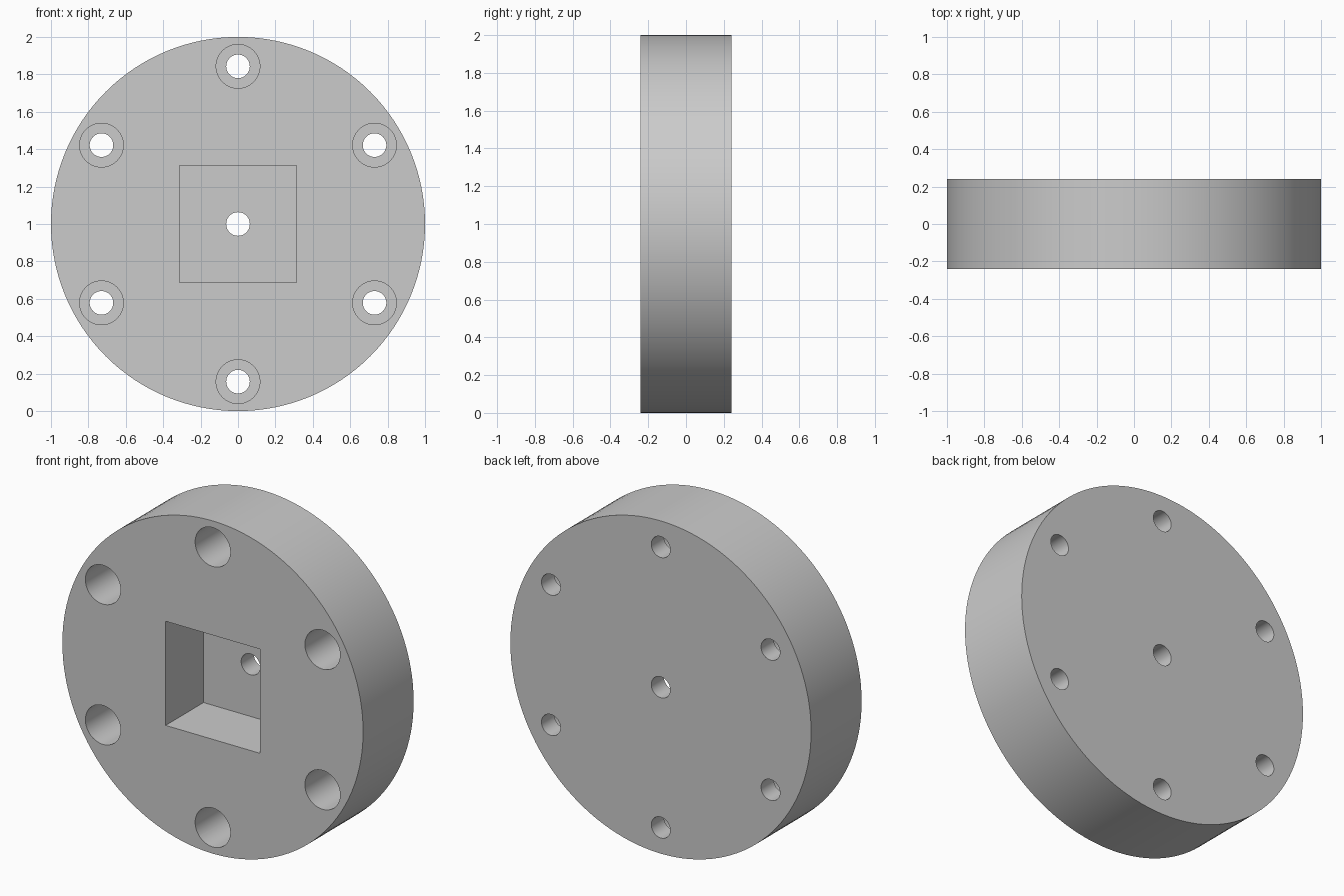
import bpy
import math

RADIUS, HALF = 1.0, 0.24          # disc radius and half thickness
FLOOR = 0.12                      # depth at which pockets stop (y)
HOLE, BORE, RING = 0.063, 0.117, 0.843
POCKET = 0.626

cube = bpy.data.objects.get("Cube")
if cube:
    bpy.data.objects.remove(cube, do_unlink=True)

# Plain grey metal
grey = bpy.data.materials.new("grey metal")
grey.use_nodes = True
color = (0.6, 0.6, 0.6, 1)
grey.diffuse_color = color
grey.node_tree.nodes["Principled BSDF"].inputs["Base Color"].default_value = color


def cylinder(name, radius, x, z, y0, y1, sides):
    """Cylinder along y from y0 to y1."""
    bpy.ops.mesh.primitive_cylinder_add(
        vertices=sides, radius=radius, depth=y1 - y0,
        location=(x, (y0 + y1) / 2, z), rotation=(math.pi / 2, 0, 0))
    obj = bpy.context.object
    obj.name = name
    bpy.ops.object.transform_apply(location=True, rotation=True, scale=True)
    return obj


def cut(target, cutter):
    """Subtract the cutter and remove it."""
    mod = target.modifiers.new("cut", 'BOOLEAN')
    mod.operation = 'DIFFERENCE'
    mod.solver = 'EXACT'
    mod.object = cutter
    bpy.ops.object.select_all(action='DESELECT')
    target.select_set(True)
    bpy.context.view_layer.objects.active = target
    bpy.ops.object.modifier_apply(modifier=mod.name)
    bpy.data.objects.remove(cutter, do_unlink=True)


# Round plate
plate = cylinder("round_plate", RADIUS, 0, RADIUS, -HALF, HALF, 128)
plate.data.materials.append(grey)

# Square pocket open to the front, with a central through hole
front = -HALF - 0.1
bpy.ops.mesh.primitive_cube_add(size=1, location=(0, (front + FLOOR) / 2, RADIUS))
pocket = bpy.context.object
pocket.name = "pocket_cutter"
pocket.scale = (POCKET, FLOOR - front, POCKET)
bpy.ops.object.transform_apply(location=True, rotation=True, scale=True)
pocket.data.materials.append(grey)
cut(plate, pocket)
cut(plate, cylinder("centre_cutter", HOLE, 0, RADIUS, 0, HALF + 0.1, 48))

# Six counterbored bolt holes
for i in range(6):
    a = math.radians(90 + 60 * i)
    x, z = RING * math.cos(a), RADIUS + RING * math.sin(a)
    cut(plate, cylinder("bore_cutter", BORE, x, z, front, FLOOR, 64))
    cut(plate, cylinder("bolt_cutter", HOLE, x, z, 0, HALF + 0.1, 48))

# One material throughout, smooth curved walls and sharp rims
plate.data.materials.clear()
plate.data.materials.append(grey)
for face in plate.data.polygons:
    face.material_index = 0
plate.select_set(True)
bpy.context.view_layer.objects.active = plate
bpy.ops.object.shade_smooth_by_angle(angle=math.radians(30))
